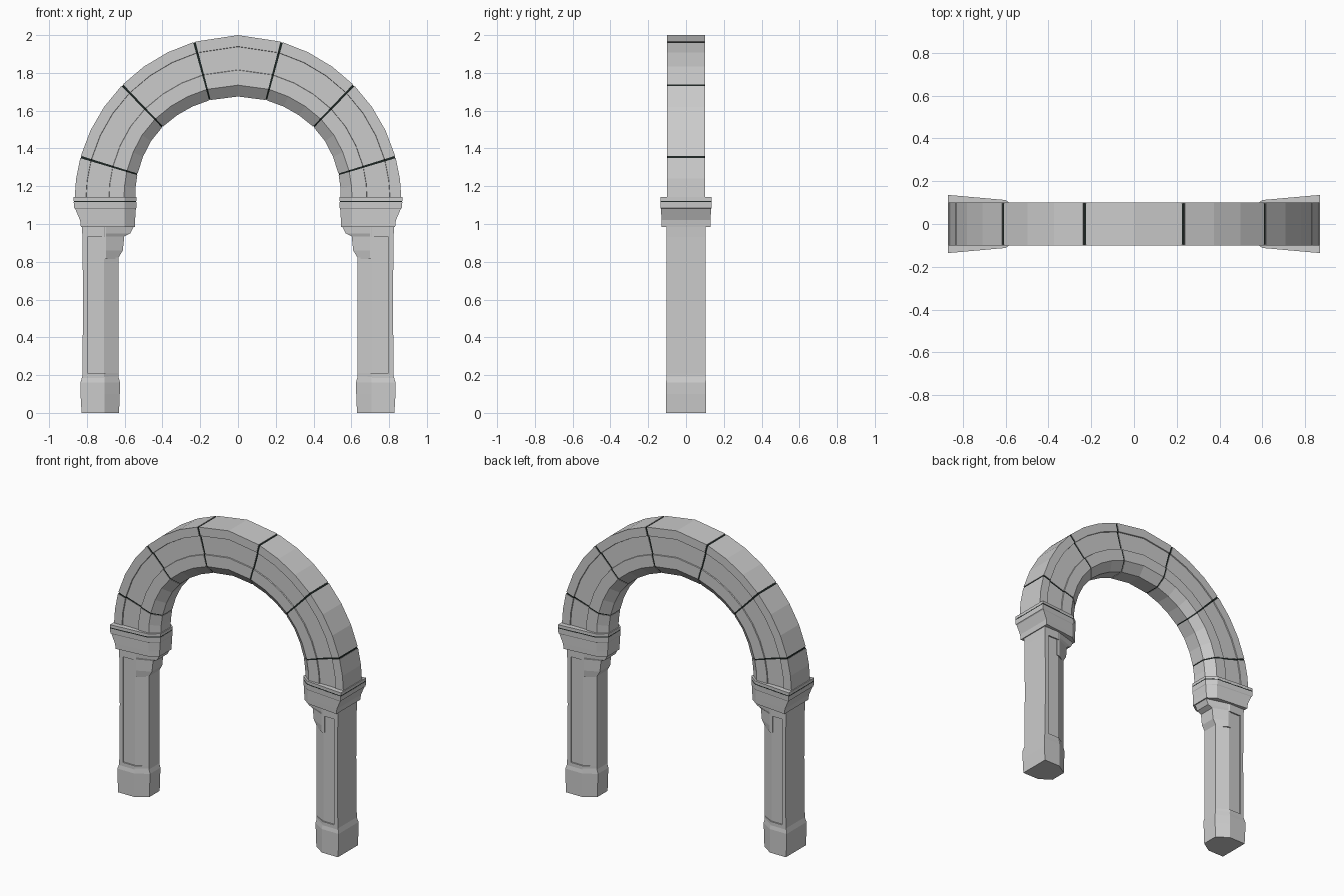
import bpy, bmesh
from math import radians, sin, cos

if "Cube" in bpy.data.objects:
    bpy.data.objects.remove(bpy.data.objects["Cube"])


def material(name, rgb):
    m = bpy.data.materials.new(name)
    m.use_nodes = True
    m.diffuse_color = (*rgb, 1)
    m.node_tree.nodes["Principled BSDF"].inputs["Base Color"].default_value = (*rgb, 1)
    return m


STONE = material("grey stone", (0.6, 0.6, 0.6))
MORTAR = material("dark joint", (0.012, 0.018, 0.016))


def loft(name, sections, mat):
    """Skin a list of equal-length rings and cap both ends."""
    bm = bmesh.new()
    rings = [[bm.verts.new(p) for p in s] for s in sections]
    n = len(rings[0])
    for a, b in zip(rings, rings[1:]):
        for i in range(n):
            j = (i + 1) % n
            bm.faces.new((a[i], a[j], b[j], b[i]))
    bm.faces.new(rings[0])
    bm.faces.new(rings[-1])
    bmesh.ops.remove_doubles(bm, verts=bm.verts, dist=0.0001)
    bmesh.ops.recalc_face_normals(bm, faces=bm.faces)
    mesh = bpy.data.meshes.new(name)
    bm.to_mesh(mesh)
    bm.free()
    mesh.materials.append(mat)
    obj = bpy.data.objects.new(name, mesh)
    bpy.context.collection.objects.link(obj)
    return obj


def ring(half, z, side):
    """Closed horizontal ring from half an outline, mirrored in y."""
    pts = half + [(x, -y) for x, y in reversed(half)]
    return [(side * x, y, z) for x, y in pts]


def shaft_half(xo, inset, y=0.102):
    return [(xo, y), (0.797, y), (0.797, y - inset),
            (0.71, y - inset), (0.632, 0.055)]


def capital_half(xi, xo, y):
    return [(xo, y), (0.6, y - 0.024), (xi, 0.065)]


# Pillars with sunk panels, plinth, corbel and capital
for side, word in ((1, "left"), (-1, "right")):
    shaft = [(0.14, 0.826, 0), (0.21, 0.824, 0), (0.21, 0.824, 0.009),
             (0.6, 0.82, 0.009), (0.93, 0.824, 0.009), (0.93, 0.824, 0), (1.0, 0.826, 0)]
    loft(word + "_shaft", [ring(shaft_half(xo, d), z, side) for z, xo, d in shaft], STONE)

    plinth = [(0, 0.828, 0.63), (0.1, 0.834, 0.626), (0.16, 0.834, 0.624), (0.195, 0.824, 0.634)]
    loft(word + "_plinth", [ring([(xo, 0.107 if z < 0.18 else 0.1), (0.708, 0.107 if z < 0.18 else 0.1),
                                  (xi, 0.056)], z, side) for z, xo, xi in plinth], STONE)

    corbel = [(0.815, 0.637), (0.86, 0.61), (0.935, 0.602), (0.95, 0.57), (0.99, 0.55)]
    loft(word + "_corbel", [ring([(0.72, 0.098), (0.7, 0.098), (xi, 0.055)], z, side)
                            for z, xi in corbel], STONE)

    capital = [(0.985, 0.545, 0.832, 0.129), (1.02, 0.545, 0.836, 0.13),
               (1.08, 0.541, 0.862, 0.132), (1.085, 0.538, 0.868, 0.135),
               (1.117, 0.538, 0.87, 0.136)]
    loft(word + "_capital", [ring(capital_half(xi, xo, y), z, side)
                             for z, xi, xo, y in capital], STONE)
    for part, low, high, inset, mat in (("capital_joint", 1.117, 1.123, 0.001, MORTAR),
                                        ("capital_slab", 1.123, 1.142, 0, STONE)):
        loft(word + "_" + part, [ring(capital_half(0.538 + inset, 0.87 - inset, 0.136 - inset), z, side)
                                 for z in (low, high)], mat)


def arch_ring(deg, inset=0.0):
    """Chamfered, panelled cross-section at an angle round the arch."""
    side = 1 if deg <= 90 else -1
    up = deg if deg <= 90 else 180 - deg
    outer = 0.865 + 0.035 * up / 90 - inset
    inner = 0.543 + 0.032 * min(up / 40, 1) + inset
    half = [(1, 0.1), (0.815, 0.1), (0.81, 0.093), (0.435, 0.093), (0.43, 0.1),
            (0.185, 0.1), (0, 0.052)]
    half = [(t, y - inset) for t, y in half]
    pts = half + [(t, -y) for t, y in reversed(half)]
    a = radians(up)
    out = []
    for t, y in pts:
        r = inner + (outer - inner) * t
        out.append((side * r * cos(a), y, 1.1 + r * sin(a)))
    return out


# Arch stones, with dark joints between them
joints = [17, 46, 75, 105, 134, 163]
bounds = [2] + joints + [178]
GAP = 0.42
for k, (a, b) in enumerate(zip(bounds, bounds[1:])):
    a += GAP if k else 0
    b -= GAP if k < len(joints) else 0
    steps = 2 if k in (0, 3, 6) else 3
    loft("arch_stone_%d" % (k + 1),
         [arch_ring(a + (b - a) * i / steps) for i in range(steps + 1)], STONE)
for k, a in enumerate(joints):
    loft("arch_joint_%d" % (k + 1),
         [arch_ring(a - GAP, 0.003), arch_ring(a + GAP, 0.003)], MORTAR)
